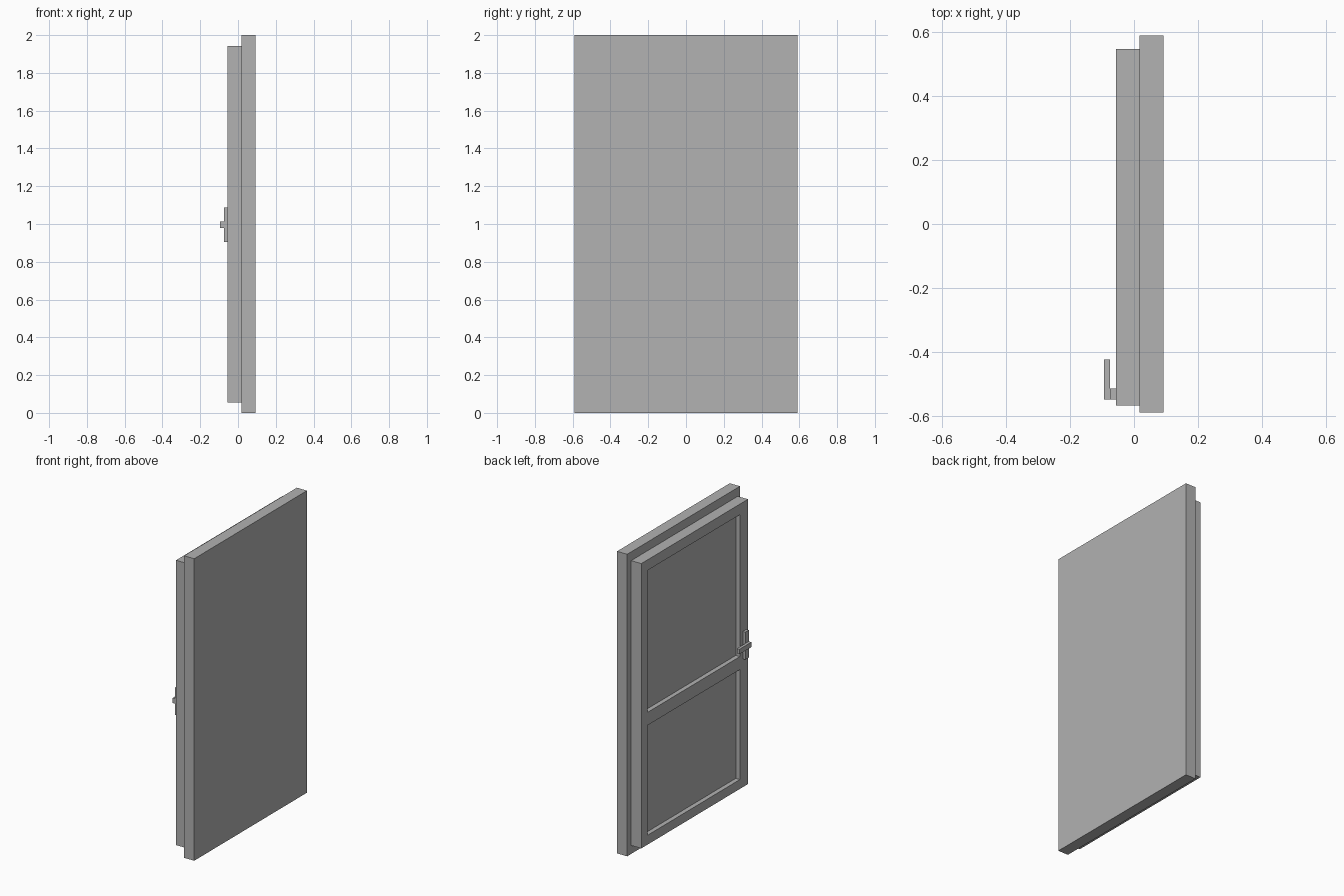
import bpy
from mathutils import Vector

default = bpy.data.objects.get("Cube")
if default:
    bpy.data.objects.remove(default, do_unlink=True)

grey = bpy.data.materials.new("plain_grey")
grey.use_nodes = True
colour = (0.445, 0.445, 0.445, 1)
grey.diffuse_color = colour
grey.node_tree.nodes["Principled BSDF"].inputs["Base Color"].default_value = colour


def box(name, low, high):
    """Axis-aligned box between two corners."""
    low, high = Vector(low), Vector(high)
    bpy.ops.mesh.primitive_cube_add(size=1, location=(low + high) / 2)
    ob = bpy.context.object
    ob.name = name
    ob.scale = high - low
    bpy.ops.object.transform_apply(location=False, rotation=False, scale=True)
    ob.data.materials.append(grey)
    return ob


def recess(target, low, high):
    """Cut a box-shaped recess and discard the cutter."""
    cutter = box("recess_cutter", low, high)
    cutter.hide_render = True
    mod = target.modifiers.new("recess", 'BOOLEAN')
    mod.operation = 'DIFFERENCE'
    mod.solver = 'EXACT'
    mod.object = cutter
    bpy.context.view_layer.objects.active = target
    bpy.ops.object.modifier_apply(modifier=mod.name)
    bpy.data.objects.remove(cutter, do_unlink=True)


# Backing slab
box("door_surround", (0.018, -0.59, 0), (0.092, 0.59, 2))

# Door leaf with an upper and a lower sunken panel
leaf = box("door_leaf", (-0.056, -0.568, 0.056), (0.018, 0.548, 1.942))
for bottom, top in ((0.118, 0.846), (0.932, 1.872)):
    recess(leaf, (-0.1, -0.484, bottom), (-0.026, 0.484, top))

# Handle
box("handle_plate", (-0.075, -0.55, 0.905), (-0.056, -0.515, 1.087))
box("handle_lever", (-0.094, -0.55, 0.98), (-0.075, -0.425, 1.013))
